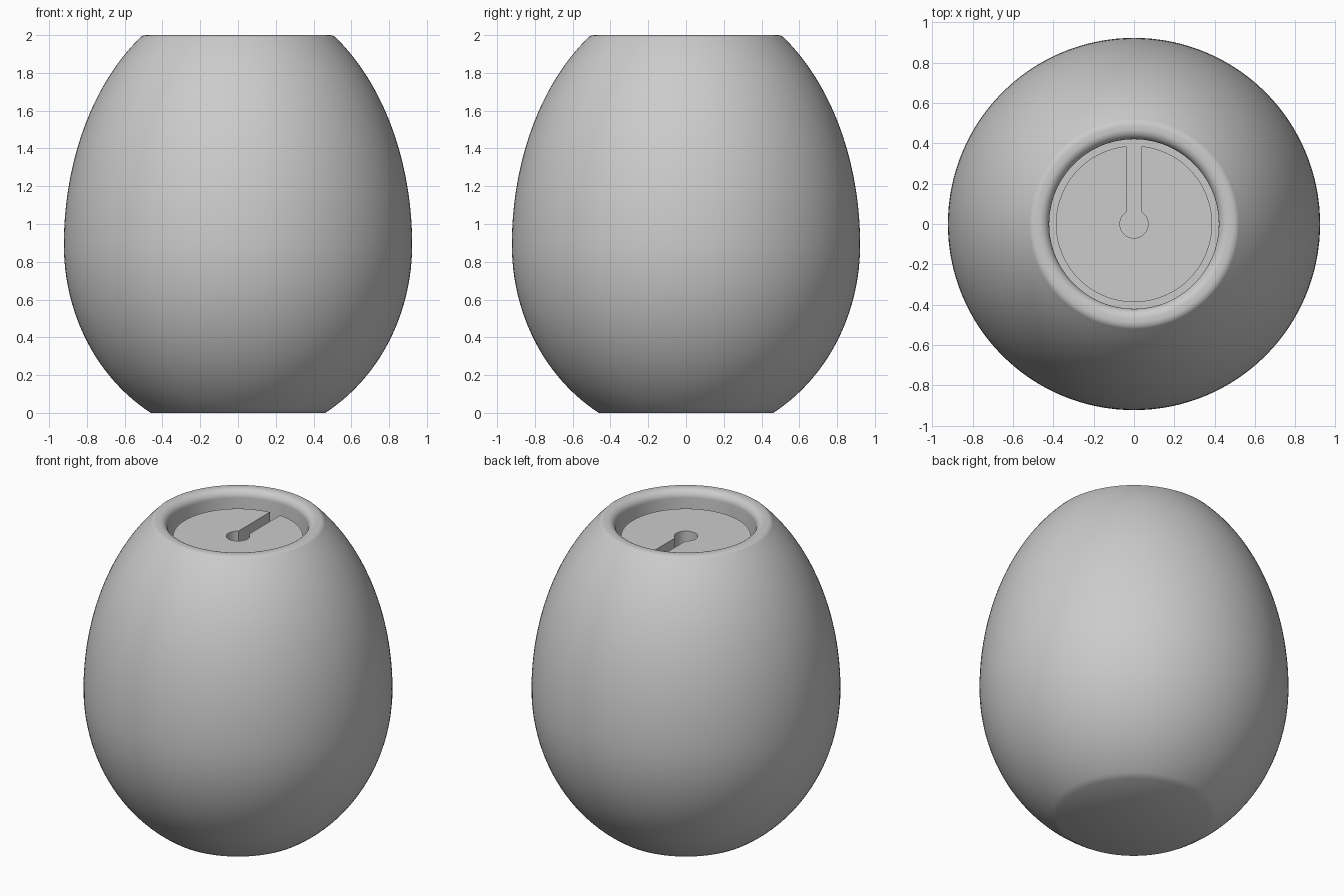
import bpy, bmesh
from math import sin, cos, pi, radians, asin, sqrt
from mathutils import Vector

cube = bpy.data.objects.get("Cube")
if cube:
    bpy.data.objects.remove(cube, do_unlink=True)

grey = bpy.data.materials.new("plain_grey")
grey.use_nodes = True
colour = (0.6, 0.6, 0.6, 1)
grey.diffuse_color = colour
grey.node_tree.nodes["Principled BSDF"].inputs["Base Color"].default_value = colour


def arc(cx, cy, rx, ry, start, end, steps):
    """Points along an elliptical arc, angles in radians."""
    angles = [start + (end - start) * i / steps for i in range(steps + 1)]
    return [(cx + rx * cos(a), cy + ry * sin(a)) for a in angles]


def finish(bm, name):
    bmesh.ops.remove_doubles(bm, verts=bm.verts, dist=1e-5)
    bmesh.ops.recalc_face_normals(bm, faces=bm.faces)
    mesh = bpy.data.meshes.new(name)
    bm.to_mesh(mesh)
    bm.free()
    obj = bpy.data.objects.new(name, mesh)
    bpy.context.collection.objects.link(obj)
    mesh.materials.append(grey)
    bpy.ops.object.select_all(action='DESELECT')
    obj.select_set(True)
    bpy.context.view_layer.objects.active = obj
    bpy.ops.object.shade_smooth_by_angle(angle=radians(35))
    return obj


# Egg-shaped body with flat base, rounded rim and a round well in the top
WIDE, WAIST, WELL_FLOOR, WELL_R = 0.922, 0.89, 1.5, 0.42
profile = [(0, 0)]
profile += arc(0, WAIST, WIDE, 1.028, radians(-60), 0, 24)
profile += arc(0, WAIST, WIDE, 1.326, 0, asin(0.826), 28)[1:]
profile += arc(0.485, 1.95, 0.05, 0.05, pi / 4, pi / 2, 6)[1:]
profile += arc(WELL_R + 0.05, 1.95, 0.05, 0.05, pi / 2, pi, 10)
profile += [(WELL_R, WELL_FLOOR), (0, WELL_FLOOR)]

bm = bmesh.new()
verts = [bm.verts.new((r, 0, z)) for r, z in profile]
edges = [bm.edges.new(pair) for pair in zip(verts, verts[1:])]
bmesh.ops.spin(bm, geom=verts + edges, cent=(0, 0, 0), axis=(0, 0, 1),
               angle=2 * pi, steps=128, use_merge=True)
finish(bm, "egg_body")

# Plug inside the well, with a keyhole slot open towards the back
PLUG_R, HOLE_R, SLOT, PLUG_TOP = 0.387, 0.07, 0.038, 1.895
outer, inner = asin(SLOT / PLUG_R), asin(SLOT / HOLE_R)
outline = arc(0, 0, PLUG_R, PLUG_R, pi / 2 + outer, 2.5 * pi - outer, 96)
outline += arc(0, 0, HOLE_R, HOLE_R, 2.5 * pi - inner, pi / 2 + inner, 32)

bm = bmesh.new()
face = bm.faces.new([bm.verts.new((x, y, WELL_FLOOR)) for x, y in outline])
top = bmesh.ops.extrude_face_region(bm, geom=[face])["geom"]
bmesh.ops.translate(bm, verts=[v for v in top if isinstance(v, bmesh.types.BMVert)],
                    vec=Vector((0, 0, PLUG_TOP - WELL_FLOOR)))
bmesh.ops.triangulate(bm, faces=[f for f in bm.faces if len(f.verts) > 4])
finish(bm, "slotted_plug")
